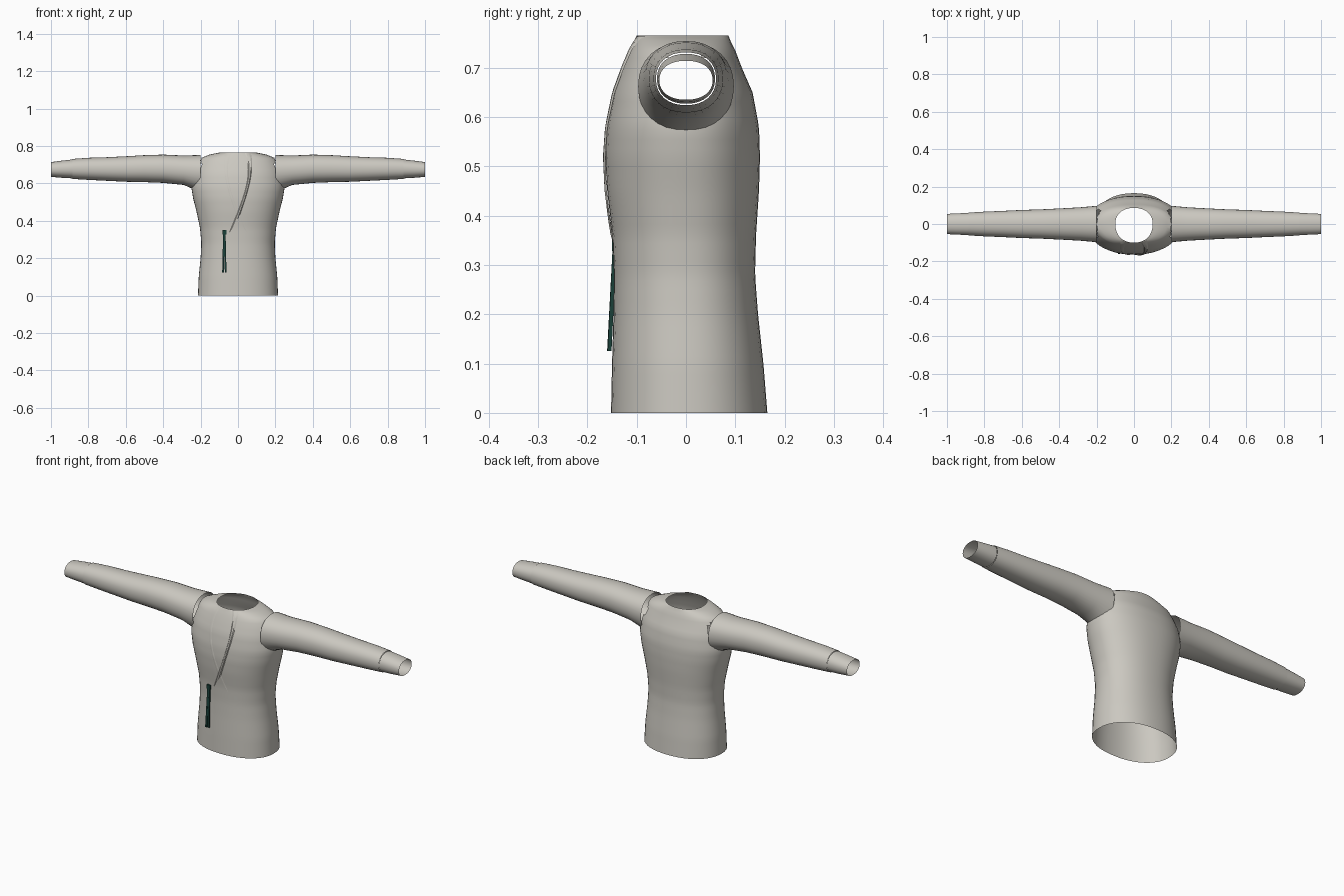
import bpy, bmesh, math
from mathutils import Vector

if "Cube" in bpy.data.objects:
    bpy.data.objects.remove(bpy.data.objects["Cube"])


def material(name, rgb):
    m = bpy.data.materials.new(name)
    m.use_nodes = True
    m.diffuse_color = (*rgb, 1)
    m.node_tree.nodes["Principled BSDF"].inputs["Base Color"].default_value = (*rgb, 1)
    return m


CLOTH = material("warm grey cloth", (0.60, 0.58, 0.53))
CORD = material("dark green cord", (0.01, 0.05, 0.04))


def finish(name, bm, mat, angle=40):
    me = bpy.data.meshes.new(name)
    bm.to_mesh(me)
    bm.free()
    me.materials.append(mat)
    ob = bpy.data.objects.new(name, me)
    bpy.context.collection.objects.link(ob)
    bpy.ops.object.select_all(action="DESELECT")
    bpy.context.view_layer.objects.active = ob
    ob.select_set(True)
    bpy.ops.object.shade_smooth_by_angle(angle=math.radians(angle))


def loft(bm, rings, closed=True):
    rows = [[bm.verts.new(p) for p in r] for r in rings]
    for a, b in zip(rows, rows[1:]):
        n = len(a)
        for i in range(n if closed else n - 1):
            j = (i + 1) % n
            bm.faces.new((a[i], a[j], b[j], b[i]))
    return rows


def spow(v, e):
    return math.copysign(abs(v) ** e, v)


# Torso sections: height, half width, front depth, back depth
SECTIONS = [(0, .214, .152, .165), (.1, .21, .15, .157), (.2, .2, .147, .146),
            (.28, .196, .146, .14), (.36, .203, .149, .142), (.45, .222, .16, .148),
            (.52, .24, .164, .15), (.58, .25, .161, .148), (.65, .24, .148, .135),
            (.7, .222, .13, .113), (.735, .2, .115, .1), (.755, .15, .105, .09),
            (.765, .1, .1, .086)]
POWER = 2.2
N = 48


def section(z):
    for a, b in zip(SECTIONS, SECTIONS[1:]):
        if z <= b[0]:
            t = max(0, (z - a[0]) / (b[0] - a[0]))
            return [u + (v - u) * t for u, v in zip(a, b)]
    return SECTIONS[-1]


def side_x(y, z):
    _, hx, f, b = section(z)
    q = min(1, abs(y) / (f if y < 0 else b))
    return hx * (1 - q ** POWER) ** (1 / POWER)


def front_y(x, z):
    _, hx, f, _ = section(z)
    return -f * (1 - min(1, abs(x) / hx) ** POWER) ** (1 / POWER)


def torso_ring(z):
    _, hx, f, b = section(z)
    pts = []
    for i in range(N):
        a = math.tau * i / N
        s = spow(math.sin(a), 2 / POWER)
        pts.append((hx * spow(math.cos(a), 2 / POWER), s * (b if s > 0 else f), z))
    return pts


# Torso, open at hem, neck and armholes
heights = [.765 * i / 40 for i in range(38)] + [.72, .735, .745, .755, .761, .765]
bm = bmesh.new()
loft(bm, [torso_ring(z) for z in heights])
ARM_Z, ARM_RY, ARM_RZ = .662, .097, .09
inside = [f for f in bm.faces if all(
    abs(v.co.x) > .12 and (v.co.y / ARM_RY) ** 2 + ((v.co.z - ARM_Z) / ARM_RZ) ** 2 < .8
    for v in f.verts)]
bmesh.ops.delete(bm, geom=inside, context="FACES")
finish("torso", bm, CLOTH)

# Sleeve sections: distance along x, bottom, top, half depth
SLEEVE = [(.29, .592, .749, .089), (.4, .603, .754, .083), (.5, .607, .751, .078),
          (.6, .609, .745, .075), (.7, .614, .74, .07), (.8, .619, .737, .066),
          (.885, .624, .731, .061)]
CUFF = [(.885, .627, .728, .059), (.94, .63, .722, .057), (1.0, .635, .714, .054)]


def oval(x, low, high, ry, side):
    pts = []
    for i in range(32):
        a = side * math.tau * i / 32
        y = ry * spow(math.cos(a), .9)
        z = (low + high) / 2 + (high - low) / 2 * spow(math.sin(a), .9)
        pts.append((side * x, y, z))
    return pts


for side, word in ((1, "left"), (-1, "right")):
    # First ring follows the side of the torso
    root = []
    for _, y, z in oval(0, ARM_Z - ARM_RZ, ARM_Z + ARM_RZ, ARM_RY, side):
        root.append((side * (max(.205, side_x(y, z)) - .004), y, z))
    bm = bmesh.new()
    loft(bm, [root] + [oval(*s, side) for s in SLEEVE])
    finish(word + "_sleeve", bm, CLOTH)
    bm = bmesh.new()
    loft(bm, [oval(*s, side) for s in CUFF])
    finish(word + "_cuff", bm, CLOTH)


# Crossed neck bands laid on the chest
def bezier(points, t):
    p = [Vector(q) for q in points]
    while len(p) > 1:
        p = [a.lerp(b, t) for a, b in zip(p, p[1:])]
    return p[0]


def band(name, left_edge, right_edge, lift):
    rings = []
    for i in range(25):
        a, b = bezier(left_edge, i / 24), bezier(right_edge, i / 24)
        row = []
        for k in range(5):
            p = a.lerp(b, k / 4)
            edge = .001 if k in (0, 4) else lift
            row.append((p.x, front_y(p.x, p.y) - edge, p.y))
        rings.append(row)
    bm = bmesh.new()
    loft(bm, rings, closed=False)
    finish(name, bm, CLOTH, 20)


outer = [(.07, .763), (.09, .65), (.04, .52), (.01, .43)]
inner = [(.035, .764), (.09, .65), (.02, .5), (-.045, .34)]
band("under_neck_band", [(-x, z) for x, z in inner], [(-x, z) for x, z in outer], .002)
band("over_neck_band", outer, inner, .005)


# Cord tie: knot and two hanging ends
def box(name, top, bottom, width, depth):
    bm = bmesh.new()
    rings = []
    for x, y, z in (bottom, top):
        rings.append([(x + sx * width, y + sy * depth, z)
                      for sx, sy in ((-1, -1), (1, -1), (1, 1), (-1, 1))])
    low, high = loft(bm, rings)
    bm.faces.new(low[::-1])
    bm.faces.new(high)
    finish(name, bm, CORD, 30)


y0 = front_y(-.073, .34)
box("tie_knot", (-.073, y0 - .003, .35), (-.073, y0 - .003, .328), .011, .006)
box("tie_end_outer", (-.075, y0 - .004, .335), (-.08, -.156, .125), .0045, .004)
box("tie_end_inner", (-.071, y0 - .004, .335), (-.066, -.155, .125), .0045, .004)
